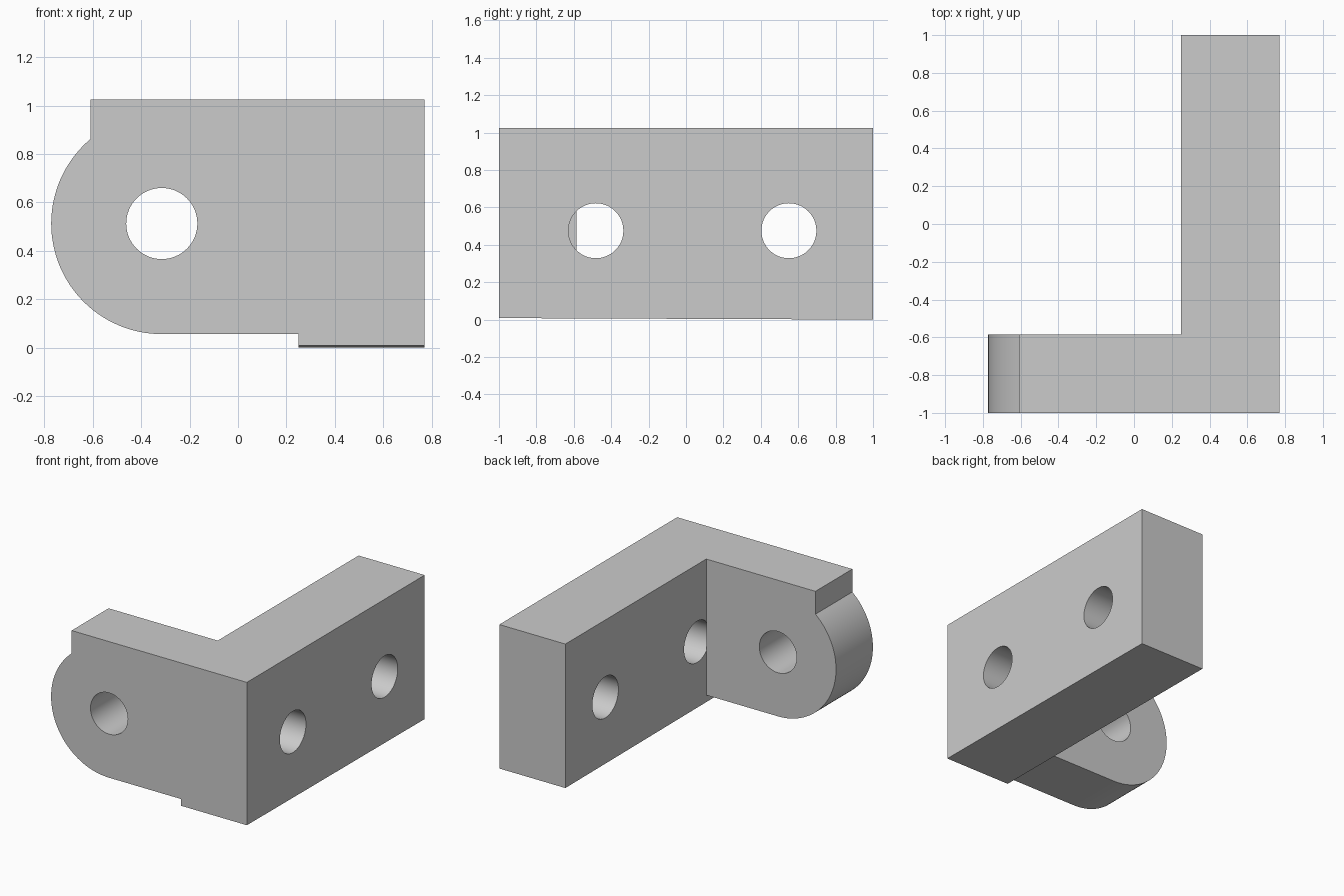
import bpy
import bmesh
from math import pi, cos, sin, acos, radians
from mathutils import Matrix

cube = bpy.data.objects.get("Cube")
if cube:
    bpy.data.objects.remove(cube, do_unlink=True)

grey = bpy.data.materials.new("plain_grey")
grey.use_nodes = True
grey.diffuse_color = (0.6, 0.6, 0.6, 1)
grey.node_tree.nodes["Principled BSDF"].inputs["Base Color"].default_value = (0.6, 0.6, 0.6, 1)

FRONT, BACK, LUG_BACK = -1.0, 1.0, -0.585
BAR_IN, BAR_OUT, TOP = 0.25, 0.77, 1.025
HOLE_R = 0.147


def make_object(name, bm):
    bmesh.ops.recalc_face_normals(bm, faces=bm.faces)
    mesh = bpy.data.meshes.new(name)
    bm.to_mesh(mesh)
    bm.free()
    mesh.materials.append(grey)
    obj = bpy.data.objects.new(name, mesh)
    bpy.context.collection.objects.link(obj)
    return obj


def extrude_profile(name, points, vector):
    bm = bmesh.new()
    face = bm.faces.new([bm.verts.new(p) for p in points])
    out = bmesh.ops.extrude_face_region(bm, geom=[face], use_keep_orig=True)
    moved = [v for v in out["geom"] if isinstance(v, bmesh.types.BMVert)]
    bmesh.ops.translate(bm, verts=moved, vec=vector)
    return make_object(name, bm)


def cylinder(name, centre, depth, axis):
    bm = bmesh.new()
    turn = Matrix.Rotation(pi / 2, 4, axis)
    bmesh.ops.create_cone(bm, cap_ends=True, segments=64, radius1=HOLE_R,
                          radius2=HOLE_R, depth=depth,
                          matrix=Matrix.Translation(centre) @ turn)
    return make_object(name, bm)


def combine(target, other, operation):
    mod = target.modifiers.new(operation.lower(), "BOOLEAN")
    mod.object, mod.operation, mod.solver = other, operation, "EXACT"
    bpy.context.view_layer.objects.active = target
    bpy.ops.object.modifier_apply(modifier=mod.name)
    bpy.data.objects.remove(other, do_unlink=True)


# Long bar, its underside falling very slightly towards the back
bracket = extrude_profile("bracket", [
    (BAR_IN, FRONT, 0.008), (BAR_IN, BACK, 0), (BAR_IN, BACK, TOP), (BAR_IN, FRONT, TOP),
], (BAR_OUT - BAR_IN, 0, 0))

# Two cross holes through the bar
for y in (-0.482, 0.55):
    combine(bracket, cylinder("bar_hole", (0.5, y, 0.475), 1.2, "Y"), "DIFFERENCE")

# Round-ended lug with a step below its top corner
cx, cz, radius, step_x = -0.315, 0.513, 0.457, -0.61
start = acos((step_x - cx) / radius)
steps = 48
outline = [(BAR_IN, FRONT, TOP), (step_x, FRONT, TOP)]
for i in range(steps + 1):
    a = start + (1.5 * pi - start) * i / steps
    outline.append((cx + radius * cos(a), FRONT, cz + radius * sin(a)))
outline.append((BAR_IN, FRONT, cz - radius))
lug = extrude_profile("lug", outline, (0, LUG_BACK - FRONT, 0))
combine(lug, cylinder("lug_hole", (cx, -0.8, cz), 1, "X"), "DIFFERENCE")
combine(bracket, lug, "UNION")

# Smooth round walls, crisp edges
for obj in bpy.context.selected_objects:
    obj.select_set(False)
bracket.select_set(True)
bpy.context.view_layer.objects.active = bracket
bpy.ops.object.shade_smooth_by_angle(angle=radians(30))
